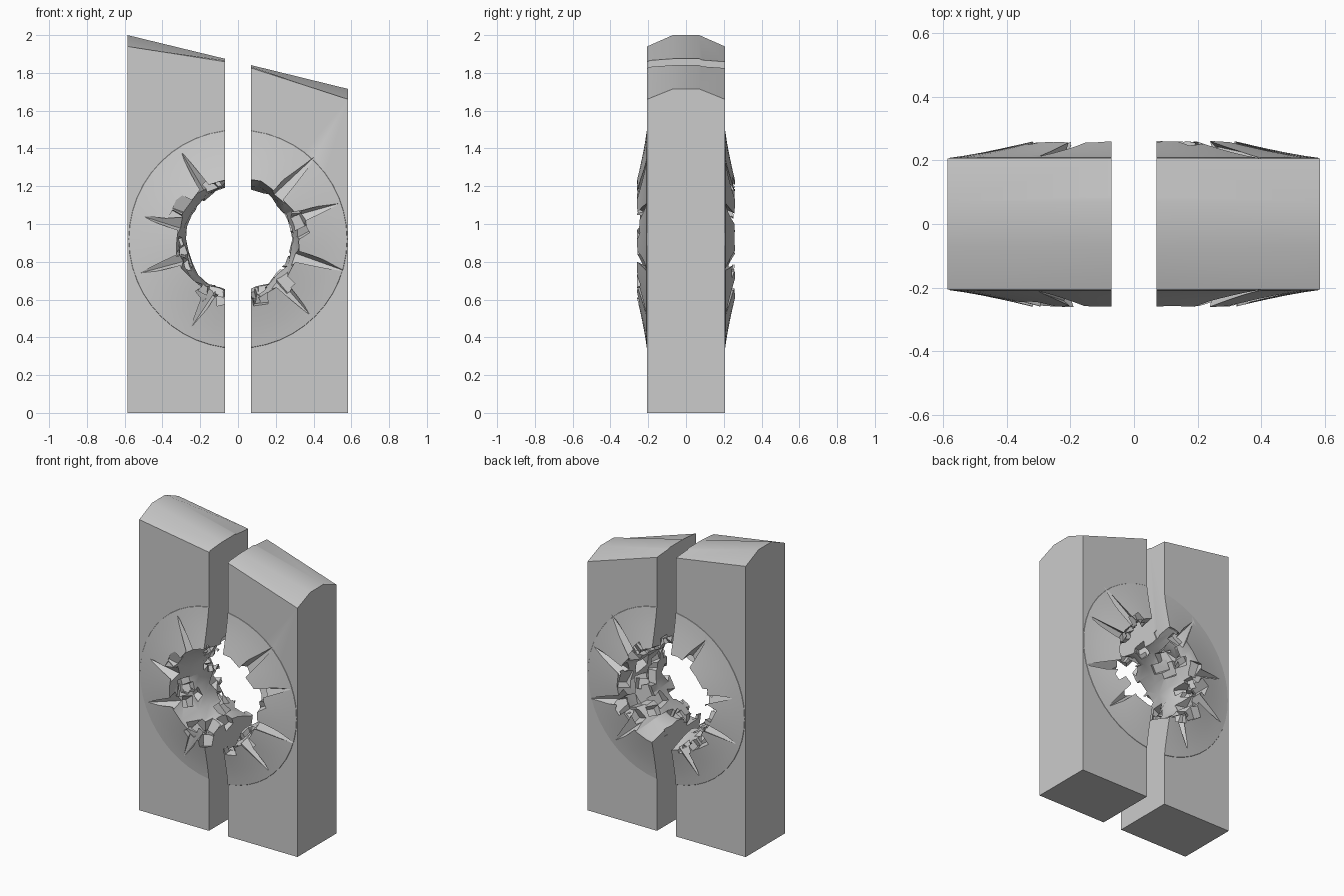
import bpy, bmesh, math, random
from mathutils import Matrix, Vector

if "Cube" in bpy.data.objects:
    bpy.data.objects.remove(bpy.data.objects["Cube"])

random.seed(7)
CZ = 0.92      # height of the blasted opening
HY = 0.206     # half thickness of the slabs


def finish(name, bm):
    bmesh.ops.recalc_face_normals(bm, faces=bm.faces)
    me = bpy.data.meshes.new(name)
    bm.to_mesh(me)
    bm.free()
    ob = bpy.data.objects.new(name, me)
    bpy.context.collection.objects.link(ob)
    return ob


def loft(bm, rings):
    rings = [[bm.verts.new(p) for p in r] for r in rings]
    n = len(rings[0])
    for a, b in zip(rings, rings[1:]):
        for i in range(n):
            j = (i + 1) % n
            bm.faces.new((a[i], a[j], b[j], b[i]))
    bm.faces.new(rings[0])
    bm.faces.new(rings[-1])


def round_ring(r, y, n, jitter=0.0):
    pts = []
    for i in range(n):
        a = 2 * math.pi * i / n
        rr = r + random.uniform(-jitter, jitter)
        pts.append((rr * math.cos(a), y, CZ + rr * math.sin(a)))
    return pts


def swell(r):
    t = max(0.0, min(1.0, (0.6 - r) / 0.33))
    return HY + 0.066 * t ** 1.3


def slab_ring(x, top, edge):
    return [(x, -HY, 0), (x, HY, 0), (x, HY, edge), (x, 0.07, top), (x, -0.07, top), (x, -HY, edge)]


def box(bm, matrix):
    bmesh.ops.create_cube(bm, size=1, matrix=matrix)


def boolean(ob, tool, op):
    m = ob.modifiers.new(op.lower(), 'BOOLEAN')
    m.object, m.operation, m.solver = tool, op, 'EXACT'
    m.use_self = tool.name == 'jagged_cutter'


# Swollen lens around the opening, on both faces
bm = bmesh.new()
radii = [0.577, 0.53, 0.48, 0.43, 0.38, 0.33, 0.27, 0.2]
prof = [(0.2, -swell(0.27))] + [(r, -swell(r)) for r in radii[::-1][1:]]
prof.append((0.583, -0.2))
prof += [(r, -y) for r, y in prof[::-1]]
loft(bm, [round_ring(r, y, 48) for r, y in prof])
lens = finish('swell_helper', bm)

# Jagged opening: core, broken blocks and radial cracks
bm = bmesh.new()
loft(bm, [round_ring(r, y, 26, 0.012) for r, y in
          [(0.33, -0.4), (0.325, -0.24), (0.29, -0.1), (0.278, 0), (0.29, 0.1), (0.325, 0.24), (0.33, 0.4)]])
for i in range(84):
    a = 2 * math.pi * (i * 0.381966 + random.uniform(-0.02, 0.02))
    y = random.uniform(-0.27, 0.27)
    r = 0.27 + 0.2 * abs(y) + random.uniform(-0.01, 0.02)
    tilt = Matrix.Rotation(random.uniform(-0.4, 0.4), 4, 'X') @ Matrix.Rotation(random.uniform(-0.5, 0.5), 4, 'Z') \
        @ Matrix.Rotation(random.uniform(-0.4, 0.4), 4, 'Y')
    size = Matrix.Diagonal((random.uniform(0.07, 0.11), random.uniform(0.05, 0.11), random.uniform(0.05, 0.1), 1))
    box(bm, Matrix.Translation((0, 0, CZ)) @ Matrix.Rotation(-a, 4, 'Y') @ Matrix.Translation((r, y, 0)) @ tilt @ size)
tips = [(-0.3, 1.38), (-0.5, 1.04), (-0.52, 0.74), (-0.25, 0.45),
        (0.42, 1.37), (0.54, 1.11), (0.57, 0.75), (0.38, 0.52)]
for side in (-1, 1):
    for x, z in tips:
        d = Vector((x, 0, z - CZ))
        r = d.length
        d.normalize()
        start = d * 0.27 + Vector((0, side * 0.235, CZ))
        end = d * r + Vector((0, side * (swell(r) + 0.002), CZ))
        axis = end - start
        rot = axis.to_track_quat('Z', 'Y').to_matrix().to_4x4()
        bmesh.ops.create_cone(bm, cap_ends=True, segments=4, radius1=0.065, radius2=0.0005, depth=axis.length,
                              matrix=Matrix.Translation((start + end) / 2) @ rot @ Matrix.Rotation(0.3, 4, 'Z'))
cutter = finish('jagged_cutter', bm)

# Two slabs with sloping, bevelled tops
parts = []
for name, s, outer in (('left_slab', -1, (-0.585, 2.0, 1.94)), ('right_slab', 1, (0.583, 1.715, 1.66))):
    bm = bmesh.new()
    loft(bm, [slab_ring(*outer), slab_ring(0, 1.858, 1.848)])
    slab = finish(name, bm)
    bm = bmesh.new()
    box(bm, Matrix.Translation((-s * 0.93, 0, 1)) @ Matrix.Diagonal((2, 2, 4, 1)))
    gap = finish(name + '_gap_cutter', bm)
    boolean(slab, lens, 'UNION')
    boolean(slab, gap, 'DIFFERENCE')
    boolean(slab, cutter, 'DIFFERENCE')
    parts.append((slab, gap))

# Bake the cuts, hide and remove the helpers
dg = bpy.context.evaluated_depsgraph_get()
dg.update()
baked = [bpy.data.meshes.new_from_object(p.evaluated_get(dg)) for p, _ in parts]
for (slab, gap), me in zip(parts, baked):
    slab.modifiers.clear()
    slab.data = me
    bpy.data.objects.remove(gap)
for helper in (lens, cutter):
    helper.hide_render = True
    bpy.data.objects.remove(helper)
for slab, _ in parts:
    bpy.ops.object.select_all(action='DESELECT')
    slab.select_set(True)
    bpy.context.view_layer.objects.active = slab
    bpy.ops.object.shade_smooth_by_angle(angle=math.radians(25))
